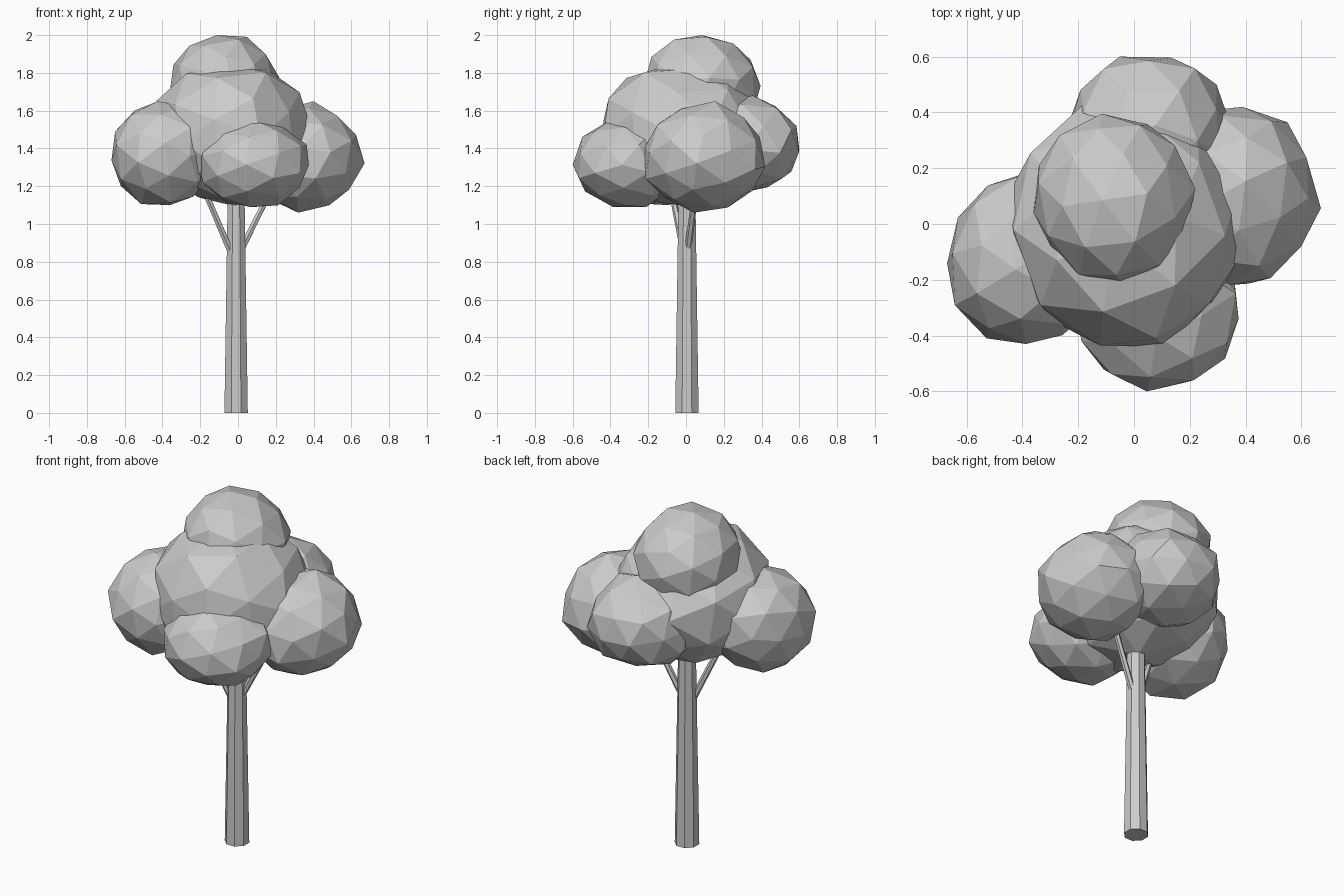
import bpy
import bmesh
import random
from math import radians
from mathutils import Vector, Euler

random.seed(4)
cube = bpy.data.objects.get("Cube")
if cube:
    bpy.data.objects.remove(cube, do_unlink=True)

grey = bpy.data.materials.new("plain grey")
grey.use_nodes = True
colour = (0.6, 0.6, 0.6, 1)
grey.diffuse_color = colour
grey.node_tree.nodes["Principled BSDF"].inputs["Base Color"].default_value = colour


def finish(name, bm):
    mesh = bpy.data.meshes.new(name)
    bm.to_mesh(mesh)
    bm.free()
    mesh.materials.append(grey)
    obj = bpy.data.objects.new(name, mesh)
    bpy.context.collection.objects.link(obj)
    return obj


def leaf_clump(name, low, high):
    """Faceted, slightly uneven ball fitted between two corners."""
    bm = bmesh.new()
    bmesh.ops.create_icosphere(bm, subdivisions=2, radius=1)
    turn = Euler([random.uniform(0, 6) for _ in range(3)]).to_matrix()
    for v in bm.verts:
        v.co = turn @ v.co * random.uniform(0.95, 1.04)
    for axis in range(3):
        values = [v.co[axis] for v in bm.verts]
        start, span = min(values), max(values) - min(values)
        for v in bm.verts:
            v.co[axis] = low[axis] + (v.co[axis] - start) / span * (high[axis] - low[axis])
    return finish(name, bm)


def limb(name, start, end, r_start, r_end, sides, twist=0):
    """Tapered prism from start to end."""
    start, end = Vector(start), Vector(end)
    axis = end - start
    bm = bmesh.new()
    bmesh.ops.create_cone(bm, cap_ends=True, segments=sides, radius1=r_start,
                          radius2=r_end, depth=axis.length)
    obj = finish(name, bm)
    spin = Euler((0, 0, radians(twist))).to_quaternion()
    obj.rotation_mode = 'QUATERNION'
    obj.rotation_quaternion = Vector((0, 0, 1)).rotation_difference(axis) @ spin
    obj.location = (start + end) / 2
    return obj


# Trunk and side branches
limb("trunk", (-0.01, 0.005, 0), (-0.01, 0.005, 1.3), 0.067, 0.046, 8, 22.5)
limb("right_branch", (-0.025, -0.005, 0.82), (-0.23, -0.1, 1.3), 0.019, 0.015, 6)
limb("left_branch", (0.015, 0.01, 0.86), (0.21, 0.06, 1.25), 0.019, 0.015, 6)

# Leaf clumps
leaf_clump("centre_leaves", (-0.46, -0.44, 1.09), (0.39, 0.43, 1.85))
leaf_clump("right_leaves", (-0.67, -0.43, 1.10), (-0.10, 0.18, 1.65))
leaf_clump("left_leaves", (0.07, -0.22, 1.06), (0.67, 0.42, 1.65))
leaf_clump("front_leaves", (-0.21, -0.60, 1.09), (0.375, -0.03, 1.55))
leaf_clump("back_leaves", (-0.24, 0.02, 1.16), (0.36, 0.60, 1.68))
leaf_clump("top_leaves", (-0.36, -0.22, 1.47), (0.22, 0.395, 2.0))
